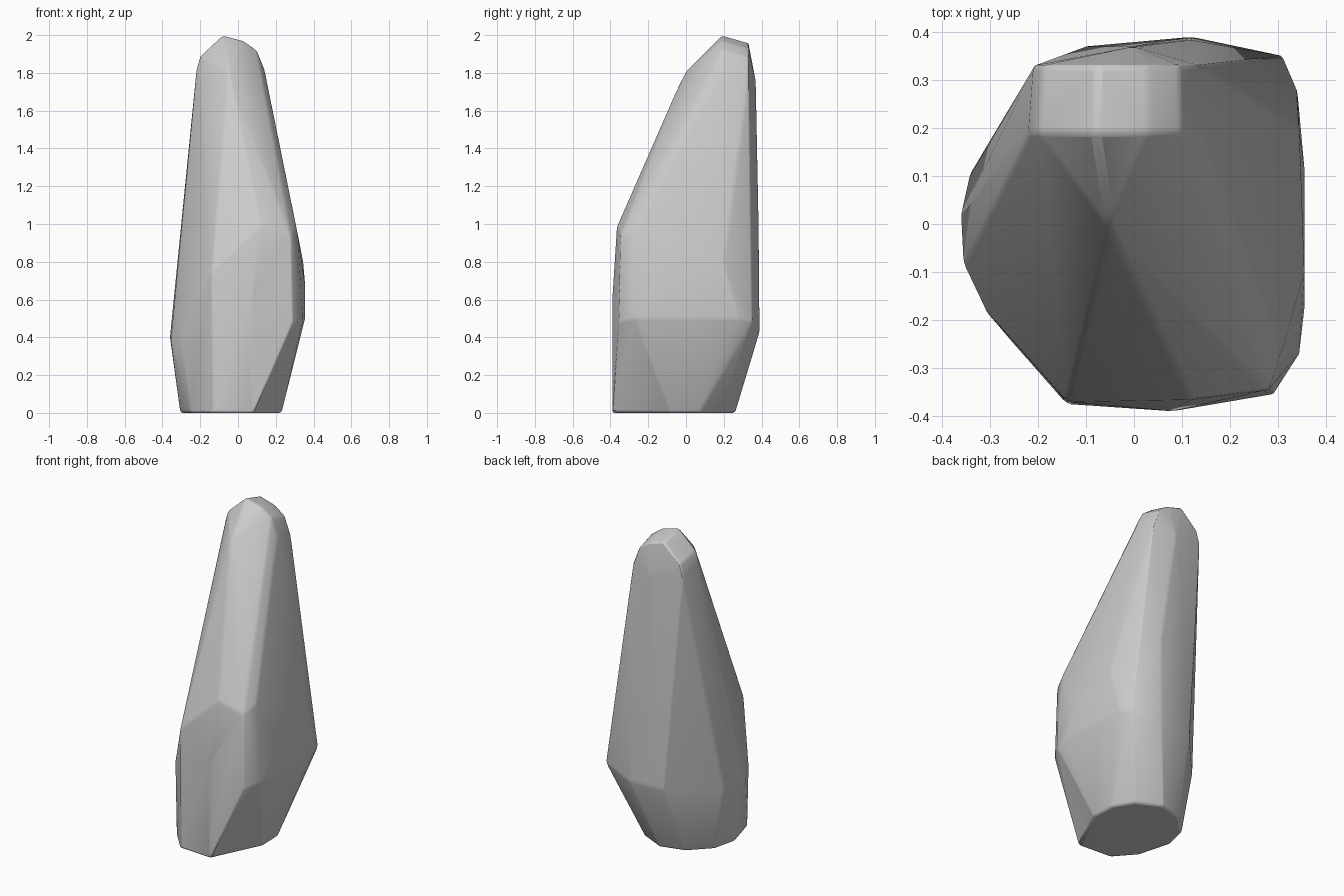
import bpy
import bmesh
import math

if "Cube" in bpy.data.objects:
    bpy.data.objects.remove(bpy.data.objects["Cube"])

# Key corners of the boulder, one ring per level
foot = [(.08, -.39), (.23, -.08), (.225, .07), (.15, .19), (0, .26),
        (-.15, .22), (-.27, .1), (-.305, -.05), (-.25, -.25), (-.14, -.375)]
waist = [(-.36, .02, .4), (-.355, -.08, .38), (-.31, -.18, .42), (.29, -.355, .48),
         (.345, -.27, .5), (.355, -.18, .5), (.355, .12, .5), (.34, .28, .5),
         (.31, .35, .48), (.12, .39, .43), (-.1, .37, .43), (-.34, .11, .4)]
shoulder = [(-.14, -.37, .75), (.08, -.39, .6), (.12, -.365, .99), (.28, -.345, .94),
            (.31, -.26, .98), (.355, -.1, .68), (.345, .2, .8), (.12, .385, 1.0)]
# Rounded crest profile (x, z), carried from front to back
crest = [(-.22, 1.82), (-.2, 1.89), (-.08, 2.0), (.03, 1.97), (.1, 1.92), (.14, 1.82)]

points = [(x, y, 0) for x, y in foot] + waist + shoulder
points += [(x, .19, z) for x, z in crest]
points += [(x * .95, .33, z - .04) for x, z in crest]
points += [(-.05, -.01, 1.8), (0, .37, 1.75)]

# Boulder body wrapped around the corners
bm = bmesh.new()
for p in points:
    bm.verts.new(p)
hull = bmesh.ops.convex_hull(bm, input=bm.verts[:])
loose = [v for v in bm.verts if not v.link_faces]
bmesh.ops.delete(bm, geom=loose, context='VERTS')
bmesh.ops.recalc_face_normals(bm, faces=bm.faces[:])
bmesh.ops.dissolve_limit(bm, angle_limit=math.radians(2),
                         verts=bm.verts[:], edges=bm.edges[:])
mesh = bpy.data.meshes.new("standing_rock")
bm.to_mesh(mesh)
bm.free()
rock = bpy.data.objects.new("standing_rock", mesh)
bpy.context.collection.objects.link(rock)

# Plain grey stone
stone = bpy.data.materials.new("grey_stone")
stone.diffuse_color = (.6, .6, .6, 1)
stone.use_nodes = True
stone.node_tree.nodes["Principled BSDF"].inputs["Base Color"].default_value = stone.diffuse_color
mesh.materials.append(stone)

# Softly worn edges
bevel = rock.modifiers.new("worn_edges", 'BEVEL')
bevel.width = .012
bevel.segments = 2
bevel.limit_method = 'ANGLE'
bevel.angle_limit = math.radians(14)

bpy.context.view_layer.objects.active = rock
rock.select_set(True)
bpy.ops.object.shade_smooth_by_angle(angle=math.radians(35))
